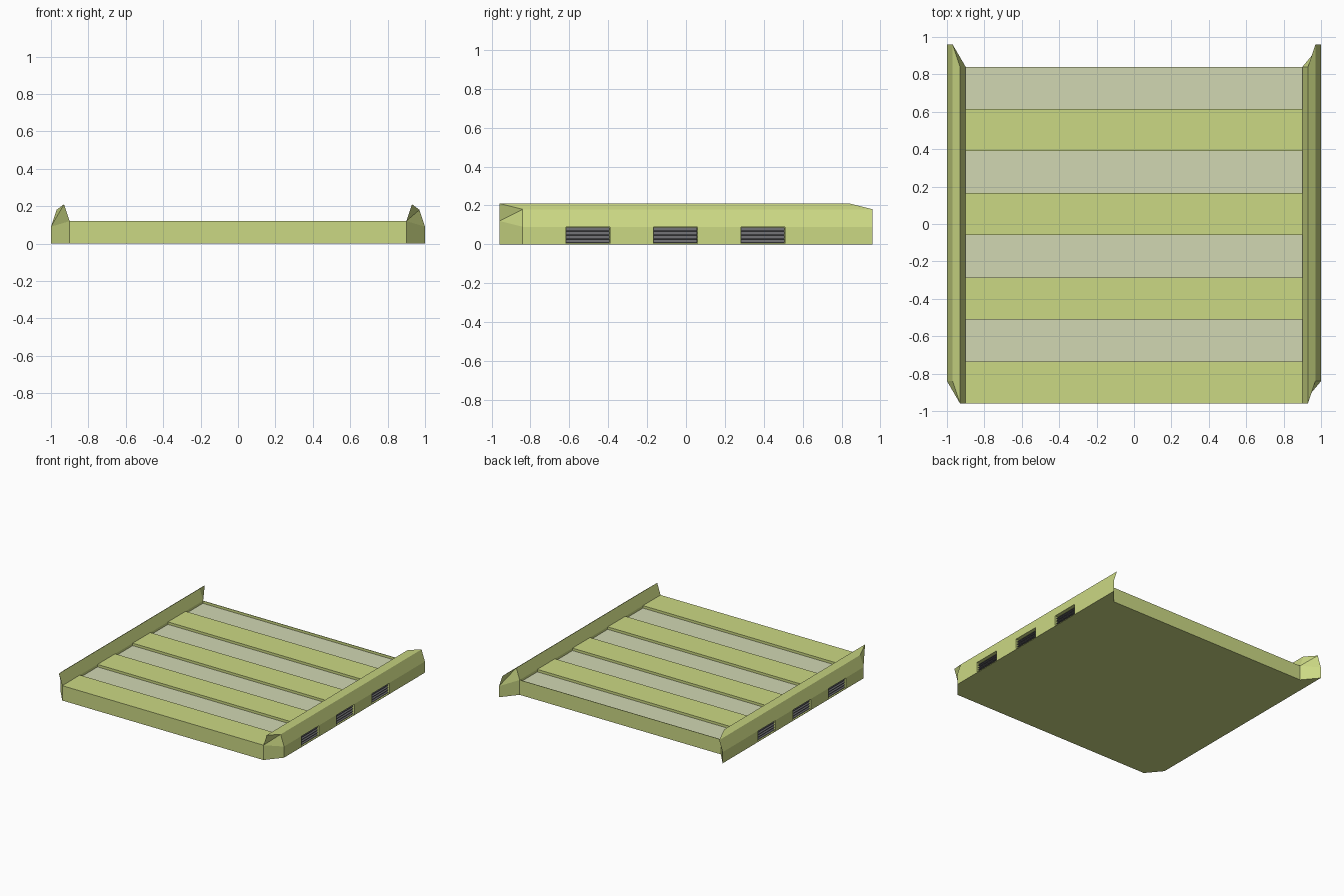
import bpy
import bmesh

cube = bpy.data.objects.get("Cube")
if cube:
    bpy.data.objects.remove(cube, do_unlink=True)


def material(name, colour):
    m = bpy.data.materials.new(name)
    m.use_nodes = True
    rgba = (*colour, 1)
    m.diffuse_color = rgba
    bsdf = next(n for n in m.node_tree.nodes if n.type == 'BSDF_PRINCIPLED')
    bsdf.inputs["Base Color"].default_value = rgba
    bsdf.inputs["Roughness"].default_value = 0.8
    return m


green = material("lime green", (0.60, 0.69, 0.23))
pale = material("pale sage", (0.64, 0.68, 0.45))
grey = material("vent grey", (0.15, 0.15, 0.16))


def make(name, verts, faces, mats):
    mesh = bpy.data.meshes.new(name)
    mesh.from_pydata(verts, [], faces)
    bm = bmesh.new()
    bm.from_mesh(mesh)
    bmesh.ops.recalc_face_normals(bm, faces=bm.faces)
    bm.to_mesh(mesh)
    bm.free()
    for m in mats:
        mesh.materials.append(m)
    ob = bpy.data.objects.new(name, mesh)
    bpy.context.collection.objects.link(ob)
    return ob


def prism(name, a, b, mats):
    """Join two matching outlines into a closed solid."""
    n = len(a)
    sides = [(i, (i + 1) % n, (i + 1) % n + n, i + n) for i in range(n)]
    return make(name, a + b, sides + [tuple(range(n)), tuple(range(n, 2 * n))], mats)


# Deck: raised green planks alternating with shallow pale channels
FRONT, BACK, TOP, FLOOR, RIM = -0.96, 0.84, 0.12, 0.10, 0.004
strip = (BACK - FRONT) / 8
profile = [(BACK, 0), (FRONT, 0)]
for i in range(8):
    z = FLOOR if i % 2 else TOP
    start = FRONT + i * strip
    end = start + strip - (RIM if i == 7 else 0)
    profile += [(start, z), (end, z)]
profile += [(BACK - RIM, TOP), (BACK, TOP)]
deck = prism("deck", [(-0.9, y, z) for y, z in profile],
             [(0.9, y, z) for y, z in profile], [green, pale])
for f in deck.data.polygons:
    if abs(f.normal.z) > 0.9 and abs(f.center.z - FLOOR) < 0.001:
        f.material_index = 1

# Side rails: skewed ends, outer edges set back from the inner ones
section = [(1, 0), (1, 0.09), (0.97, 0.18), (0.93, 0.21), (0.9, 0.12), (0.9, 0)]
END_LOW = [(0, 1, 4, 5)]
END_OUTER = END_LOW + [(1, 2, 3), (1, 3, 4)]
END_INNER = END_LOW + [(1, 2, 4), (2, 3, 4)]
VENTS = (-0.505, -0.055, 0.395)
HALF = 0.113


def vent_pocket(side, y):
    z0, z1 = 0.005, 0.088
    loop = [(y - HALF, z0), (y + HALF, z0), (y + HALF, z1), (y - HALF, z1)]
    return prism("vent_cutter", [(side * 0.965, v, z) for v, z in loop],
                 [(side * 1.05, v, z) for v, z in loop], [green])


def louvres(name, side, y):
    pts = [(0.962, 0.006)]
    count, pitch = 4, 0.0203
    for i in range(count):
        z = 0.006 + i * pitch
        pts += [(0.988, z), (0.988, z + 0.004), (0.972, z + pitch - 0.001)]
    pts.append((0.962, 0.0865))
    return prism(name, [(side * x, y - HALF + 0.001, z) for x, z in pts],
                 [(side * x, y + HALF - 0.001, z) for x, z in pts], [grey])


for label, side in (("left", 1), ("right", -1)):
    front, back = [], []
    for i, (x, z) in enumerate(section):
        shift = 0.12 if i < 3 else 0
        front.append((side * x, FRONT + shift, z))
        back.append((side * x, BACK + shift, z))
    ends = (END_INNER, END_OUTER) if side > 0 else (END_OUTER, END_INNER)
    faces = [(i, (i + 1) % 6, (i + 1) % 6 + 6, i + 6) for i in range(6)]
    faces += ends[0] + [tuple(v + 6 for v in f) for f in ends[1]]
    rail = make(label + "_rail", front + back, faces, [green])

    # Recessed side vents with slatted grilles
    for n, y in enumerate(VENTS):
        cutter = vent_pocket(side, y)
        mod = rail.modifiers.new("vent", 'BOOLEAN')
        mod.operation = 'DIFFERENCE'
        mod.solver = 'EXACT'
        mod.object = cutter
        bpy.context.view_layer.objects.active = rail
        bpy.ops.object.modifier_apply(modifier=mod.name)
        bpy.data.objects.remove(cutter, do_unlink=True)
        louvres(f"{label}_vent_{n + 1}", side, y)
